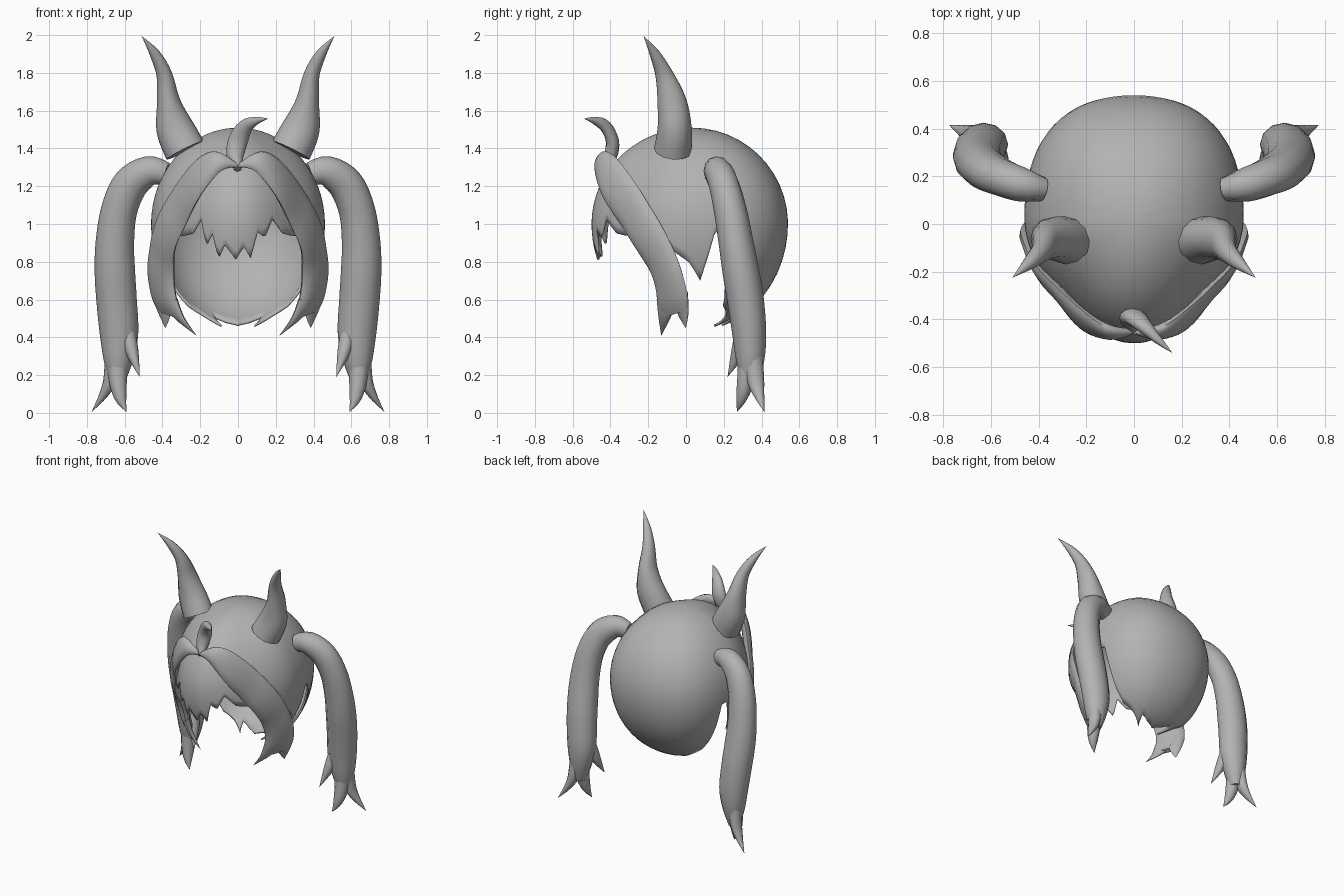
import bpy, bmesh, math
from mathutils import Vector

if "Cube" in bpy.data.objects:
    bpy.data.objects.remove(bpy.data.objects["Cube"])

grey = bpy.data.materials.new("hair_grey")
grey.diffuse_color = (0.45, 0.45, 0.45, 1)
grey.use_nodes = True
grey.node_tree.nodes["Principled BSDF"].inputs["Base Color"].default_value = grey.diffuse_color


def finish(name, bm, angle=50):
    bmesh.ops.recalc_face_normals(bm, faces=bm.faces)
    me = bpy.data.meshes.new(name)
    bm.to_mesh(me)
    bm.free()
    me.materials.append(grey)
    ob = bpy.data.objects.new(name, me)
    bpy.context.collection.objects.link(ob)
    bpy.ops.object.select_all(action='DESELECT')
    ob.select_set(True)
    bpy.context.view_layer.objects.active = ob
    bpy.ops.object.shade_smooth_by_angle(angle=math.radians(angle))
    return ob


def head_point(th, z):
    """Point of the head surface at an angle from the front and a height."""
    h = (z - 1) / (0.51 if z > 1 else 0.57)
    f = math.sqrt(max(0, 1 - h * h))
    front = math.cos(th) > 0
    f *= 1 + (-0.09 if front else 0.05) * math.sin(2 * th) ** 2
    return Vector((0.46 * f * math.sin(th), 0.03 - (0.53 if front else 0.51) * f * math.cos(th), z))


def push_out(p, scale):
    """Move a point outward until it clears the head surface."""
    if p.z < 0.8 or p.z > 1.45:
        return p
    th = math.atan2(p.x / 0.46, (0.03 - p.y) / 0.53)
    q = head_point(th, p.z)
    q = Vector((q.x * scale, 0.03 + (q.y - 0.03) * scale, p.z))
    axis = Vector((0, 0.03, p.z))
    return q if (q - axis).length > (p - axis).length else p


def spline(rows, steps=4):
    """Catmull-Rom through rows of numbers."""
    out = []
    for i in range(len(rows) - 1):
        p0, p1 = rows[max(i - 1, 0)], rows[i]
        p2, p3 = rows[i + 1], rows[min(i + 2, len(rows) - 1)]
        for s in range(steps):
            t = s / steps
            out.append([0.5 * (2 * b + (c - a) * t + (2 * a - 5 * b + 4 * c - d) * t * t
                               + (3 * b - a - 3 * c + d) * t ** 3)
                        for a, b, c, d in zip(p0, p1, p2, p3)])
    return out + [list(rows[-1])]


def loft(name, rings):
    """Skin rings given as (centre, half width vector, half depth vector)."""
    bm = bmesh.new()
    n = 12
    loops = []
    for c, w, d in rings:
        loops.append([bm.verts.new(c + w * math.cos(2 * math.pi * k / n)
                                   + d * math.sin(2 * math.pi * k / n)) for k in range(n)])
    for a, b in zip(loops, loops[1:]):
        for k in range(n):
            bm.faces.new((a[k], a[(k + 1) % n], b[(k + 1) % n], b[k]))
    bm.faces.new(loops[0])
    bm.faces.new(loops[-1])
    bmesh.ops.remove_doubles(bm, verts=bm.verts, dist=0.0005)
    return finish(name, bm)


def tube(name, rows, side=1):
    """Tapered strand along rows of x, y, z, half width, half depth."""
    rows = spline(rows)
    pts = [Vector((r[0] * side, r[1], r[2])) for r in rows]
    rings = []
    for i, p in enumerate(pts):
        t = (pts[min(i + 1, len(pts) - 1)] - pts[max(i - 1, 0)]).normalized()
        w = Vector((0, 1, 0)).cross(t).normalized()
        rings.append((p, w * max(rows[i][3], 0.0001), t.cross(w) * max(rows[i][4], 0.0001)))
    return loft(name, rings)


def band(name, rows, side=1):
    """Flat lock between an outer and inner edge: six coordinates and a thickness."""
    rows = spline(rows)
    o = [push_out(Vector((r[0] * side, r[1], r[2])), 1.005) for r in rows]
    i_ = [push_out(Vector((r[3] * side, r[4], r[5])), 1.005) for r in rows]
    mid = [push_out((a + b) / 2, 1.01) for a, b in zip(o, i_)]
    rings = []
    for k, m in enumerate(mid):
        t = mid[min(k + 1, len(mid) - 1)] - mid[max(k - 1, 0)]
        w = (o[k] - i_[k]) / 2
        d = t.cross(w).normalized()
        rings.append((m, w, d * rows[k][6]))
    return loft(name, rings)


# Head cap: egg-shaped shell with a jagged hem, angle 0 at the front
fringe = [(-35, .95), (-27, 1.03), (-23, .89), (-18, .95), (-14, .82), (-9, .89), (-1.5, .81),
          (4, .88), (9, .82), (13.5, .96), (19, .93), (25, 1.03), (35, .95)]
side_hem = [(42, .94), (55, .93), (75, .88), (88, .80), (96, .70), (100, .82), (104, .96),
            (110, .95), (112, .82), (115, .66), (120, .56), (132, .51), (141, .455), (147, .50),
            (160, .475), (180, .46)]
hem = [(-a, z) for a, z in reversed(side_hem)] + fringe + side_hem


def hem_height(a):
    for (a0, z0), (a1, z1) in zip(hem, hem[1:]):
        if a0 <= a <= a1:
            return z0 + (z1 - z0) * (a - a0) / (a1 - a0)


bm = bmesh.new()
ROWS, COLS = 22, 240
top = bm.verts.new((0, 0.03, 1.51))
cols = []
for k in range(COLS):
    a = -180 + 360 * k / COLS
    zb = hem_height(a)
    pmax = math.acos((zb - 1) / (0.51 if zb > 1 else 0.57))
    col = []
    for r in range(1, ROWS + 1):
        h = math.cos(pmax * r / ROWS)
        z = 1 + h * (0.51 if h > 0 else 0.57)
        col.append(bm.verts.new(head_point(math.radians(a), z)))
    cols.append(col)
for k in range(COLS):
    a, b = cols[k], cols[(k + 1) % COLS]
    bm.faces.new((top, a[0], b[0]))
    for r in range(ROWS - 1):
        bm.faces.new((a[r], a[r + 1], b[r + 1], b[r]))
cap = finish("head_cap", bm, 60)
shell = cap.modifiers.new("shell", 'SOLIDIFY')
shell.thickness = 0.012
shell.offset = -1

# Curl standing above the parting
tube("top_curl", [(0, -.44, 1.29, .02, .02), (-.015, -.40, 1.36, .045, .035),
                  (0, -.39, 1.44, .052, .035), (.04, -.425, 1.515, .04, .03),
                  (.10, -.485, 1.548, .02, .018), (.16, -.54, 1.557, 0, 0)])

for side, word in ((-1, "left"), (1, "right")):
    # Horns
    tube(word + "_horn", [(.28, -.07, 1.39, .11, .10), (.335, -.06, 1.51, .10, .09),
                          (.368, -.075, 1.65, .062, .077), (.39, -.115, 1.79, .042, .048),
                          (.44, -.165, 1.90, .028, .028), (.51, -.225, 1.995, 0, 0)], side)

    # Face locks swept from the parting round to the cheeks
    band(word + "_face_lock", [(.02, -.445, 1.33, .0, -.455, 1.30, .012),
                               (.12, -.43, 1.385, .09, -.475, 1.28, .028),
                               (.22, -.36, 1.34, .20, -.445, 1.15, .03),
                               (.34, -.25, 1.19, .28, -.34, .99, .03),
                               (.43, -.13, 1.0, .33, -.24, .84, .032),
                               (.475, -.04, .80, .34, -.17, .70, .035),
                               (.46, .005, .64, .32, -.15, .57, .03),
                               (.43, .012, .55, .29, -.14, .50, .018)], side)
    band(word + "_lock_inner_tip", [(.40, -.05, .62, .325, -.155, .60, .025),
                                    (.36, -.07, .53, .285, -.145, .50, .018),
                                    (.22, -.13, .41, .22, -.131, .41, .001)], side)
    band(word + "_lock_outer_tip", [(.457, .007, .64, .39, -.07, .62, .025),
                                    (.425, .012, .54, .36, -.04, .52, .016),
                                    (.385, .0, .45, .385, -.001, .45, .001)], side)

    # Long pigtails with three split ends
    tube(word + "_pigtail", [(.38, .145, 1.265, .06, .05), (.47, .165, 1.28, .08, .072),
                             (.57, .20, 1.21, .094, .08), (.63, .235, 1.07, .096, .087),
                             (.652, .265, .90, .102, .092), (.652, .29, .75, .107, .097),
                             (.643, .315, .60, .107, .097), (.63, .335, .42, .102, .09),
                             (.634, .34, .28, .078, .075), (.64, .34, .16, .04, .045)], side)
    tube(word + "_pigtail_inner_tip", [(.60, .32, .48, .045, .045), (.563, .28, .33, .036, .04),
                                       (.52, .22, .19, 0, 0)], side)
    tube(word + "_pigtail_middle_tip", [(.635, .33, .42, .06, .05), (.637, .32, .20, .05, .048),
                                        (.622, .295, .08, .032, .03), (.59, .27, .005, 0, 0)], side)
    tube(word + "_pigtail_outer_tip", [(.645, .345, .42, .06, .05), (.67, .365, .20, .04, .048),
                                       (.71, .385, .10, .024, .03), (.775, .415, .005, 0, 0)], side)
